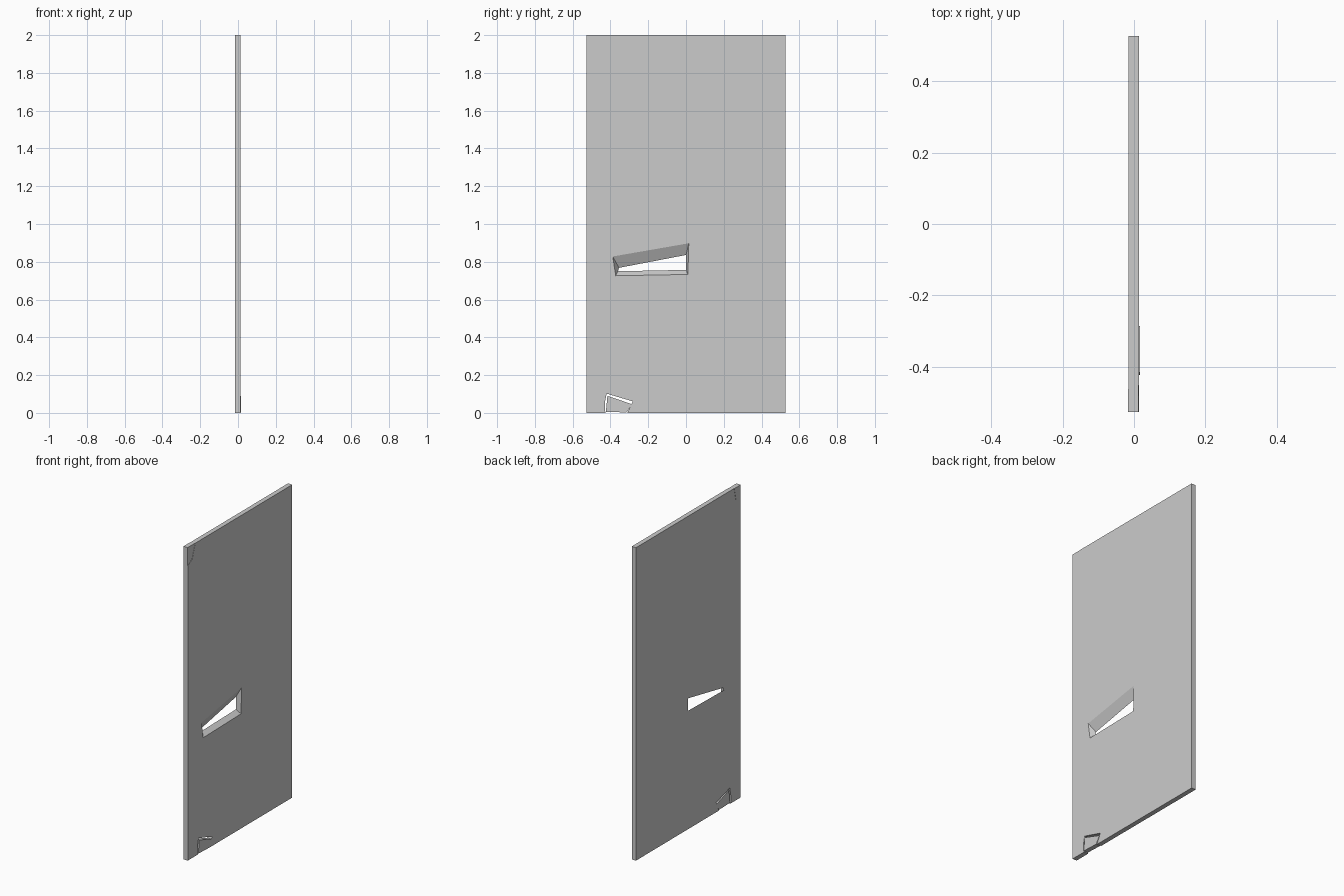
import bpy, bmesh

if "Cube" in bpy.data.objects:
    bpy.data.objects.remove(bpy.data.objects["Cube"])

FRONT, BACK = 0.0145, -0.0155
W = 0.527

# Crack junctions on the front face: (y, z)
P = {
    'bl': (-W, 0), 'br': (W, 0), 'tl': (-W, 2), 'tr': (W, 2),
    # main cracks
    'a': (0.057, 1.067), 'b': (-0.25, 1.632), 'c': (-0.062, 1.78), 'd': (0.222, 1.824),
    'e': (W, 1.585), 'f': (W, 1.437), 'g': (0.263, 2), 'h': (-0.182, 2),
    # missing shard
    'h1': (-0.388, 0.828), 'h2': (0.015, 0.898), 'h3': (0.01, 0.733), 'h4': (-0.372, 0.726),
    'l1': (-W, 1.045), 'l2': (-W, 0.617),
    # lower cracks
    'i': (0.157, 0.572), 'j': (0.238, 0.545), 'k': (W, 0.548), 'm': (0.32, 0),
    'n': (0.067, 0.412), 'o': (0.088, 0), 'q': (-0.255, 0.053), 'l3': (-W, 0.138),
    # upper left cluster
    'u1': (-W, 1.65), 'u2': (-0.436, 1.656), 'u3': (-0.43, 1.745), 'u4': (-0.385, 1.76),
    'u5': (-W, 1.845), 'u6': (-W, 1.883), 'u7': (-0.483, 1.91), 'u8': (-0.452, 2),
    'u9': (-0.30, 1.90), 'u10': (-0.232, 2),
    # lower left cluster
    'v1': (-W, 0.07), 'v2': (-0.43, 0.053), 'v3': (-W, 0.01), 'v4': (-0.43, 0.014),
    'v5': (-0.42, 0.102), 'v6': (-0.282, 0.061), 'v7': (-0.24, 0), 'v8': (-0.31, 0),
    'v9': (-0.425, 0),
    's1': (-0.416, 0.09), 's2': (-0.286, 0.046), 's3': (-0.315, 0.002), 's4': (-0.424, 0.006),
}
# Junctions that sit elsewhere on the back face (slanted cracks)
B = {
    'a': (0.05, 1.05), 'c': (-0.04, 1.79), 'e': (W, 1.595), 'h': (-0.15, 2),
    'h1': (-0.355, 0.768), 'h2': (0.0, 0.836), 'h3': (0.0, 0.757), 'h4': (-0.36, 0.75),
    'l1': (-W, 1.035), 'l2': (-W, 0.625), 'i': (0.18, 0.56), 'm': (0.31, 0),
    'n': (0.09, 0.43), 'u5': (-W, 1.86), 'u8': (-0.463, 2), 'u10': (-0.297, 2),
    'u9': (-0.34, 1.90), 'l3': (-W, 0.13),
}

# Shards: outline, thickness-direction shift
SHARDS = {
    'right_shard': ('a h2 h3 i j k f', 0),
    'upper_right_shard': ('a f e d c b', 0),
    'top_right_shard': ('e tr g d', 0),
    'top_middle_shard': ('d g h c', 0),
    'left_shard': ('a b u2 u1 l1 h1 h2', 0),
    'left_edge_shard': ('l1 l2 h4 h1', 0),
    'lower_left_shard': ('l2 l3 v5 v6 q n i h3 h4', 0),
    'lower_right_shard': ('j m br k', 0),
    'lower_middle_shard': ('n o m j i', 0),
    'bottom_shard': ('q v7 o n', 0),
    'upper_left_shard': ('b c h u10 u9 u4 u3 u2', 0),
    'upper_chip_low': ('u1 u2 u3 u5', 0),
    'upper_chip_middle': ('u5 u3 u4 u9 u7 u6', 0),
    'upper_chip_top': ('u7 u9 u10 u8', 0),
    'upper_chip_corner': ('u6 u7 u8 tl', -0.0015),
    'lower_chip_top': ('l3 v1 v2 v5', 0),
    'lower_chip_middle': ('v1 v3 v4 v2', 0),
    'lower_chip_corner': ('v3 bl v9 v4', 0),
    'lower_chip_right': ('v6 v8 v7 q', 0),
    'lower_chip_loose': ('s1 s4 s3 s2', 0.0025),
}


def make_shard(name, keys, shift):
    """Slab piece between a front outline and a slightly different back one."""
    bm = bmesh.new()
    front = [bm.verts.new((FRONT + shift, *P[k])) for k in keys]
    back = [bm.verts.new((BACK + shift, *B.get(k, P[k]))) for k in keys]
    bm.faces.new(front)
    bm.faces.new(back[::-1])
    n = len(keys)
    for i in range(n):
        j = (i + 1) % n
        bm.faces.new((front[i], back[i], back[j], front[j]))
    bmesh.ops.recalc_face_normals(bm, faces=bm.faces)
    me = bpy.data.meshes.new(name)
    bm.to_mesh(me)
    bm.free()
    bpy.context.collection.objects.link(bpy.data.objects.new(name, me))


for name, (outline, shift) in SHARDS.items():
    make_shard(name, outline.split(), shift)
